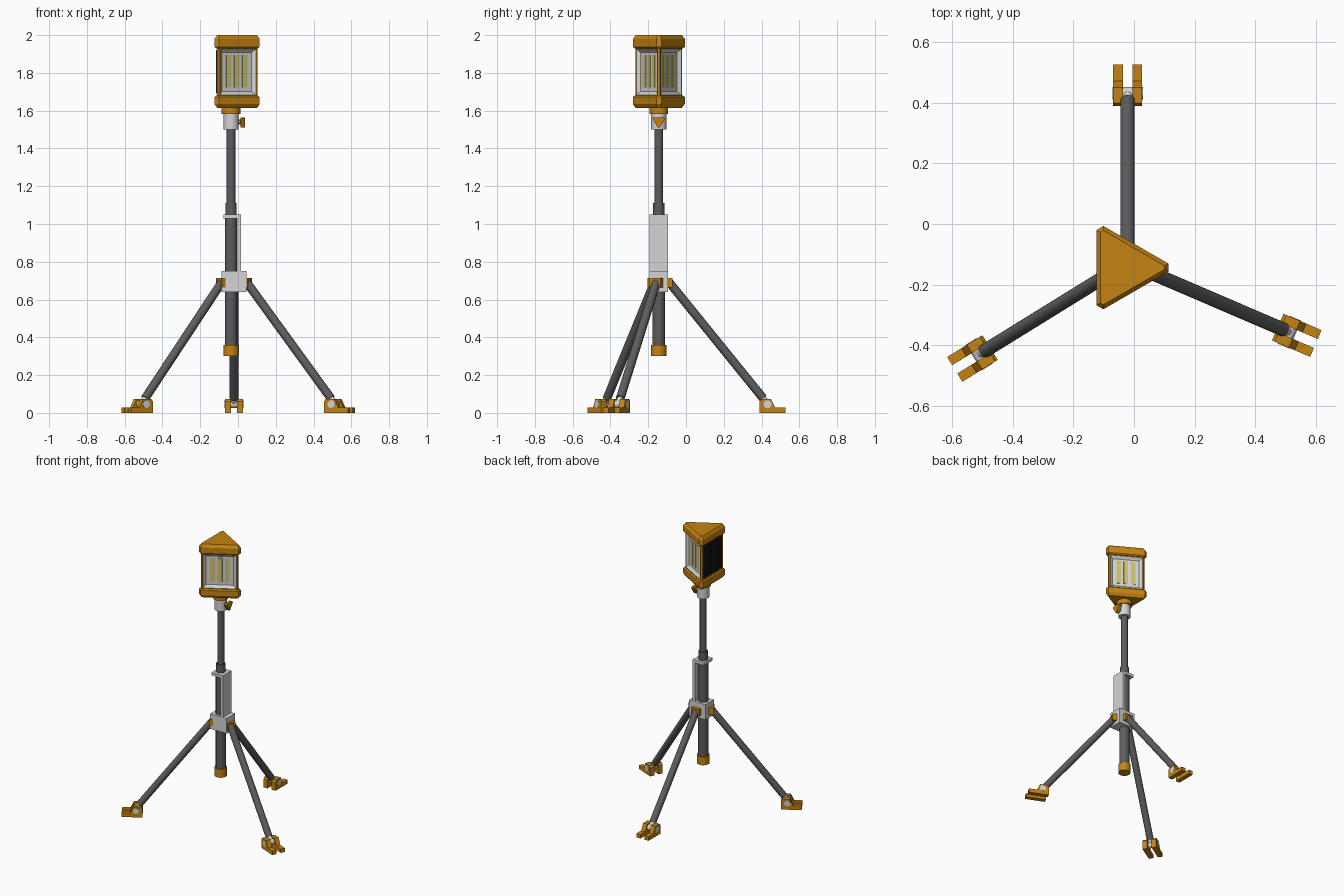
import bpy, bmesh
from math import sin, cos, tan, radians, atan2
from mathutils import Vector, Matrix

cube = bpy.data.objects.get("Cube")
if cube:
    bpy.data.objects.remove(cube, do_unlink=True)


def material(name, rgb):
    m = bpy.data.materials.new(name)
    m.use_nodes = True
    m.diffuse_color = (*rgb, 1)
    m.node_tree.nodes["Principled BSDF"].inputs["Base Color"].default_value = (*rgb, 1)
    return m


ORANGE = material("orange plastic", (0.56, 0.23, 0.006))
WHITE = material("pale grey", (0.66, 0.66, 0.66))
DARK = material("dark grey metal", (0.11, 0.11, 0.115))
BLACK = material("black heat sink", (0.015, 0.015, 0.016))
YELLOW = material("yellow diode", (0.62, 0.54, 0.16))

CX, CY = -0.037, -0.144      # mast axis


def finish(name, bm, *mats, smooth=False):
    bmesh.ops.recalc_face_normals(bm, faces=bm.faces)
    mesh = bpy.data.meshes.new(name)
    bm.to_mesh(mesh)
    bm.free()
    for m in mats:
        mesh.materials.append(m)
    if smooth:
        for p in mesh.polygons:
            p.use_smooth = True
        mesh.set_sharp_from_angle(angle=radians(40))
    ob = bpy.data.objects.new(name, mesh)
    bpy.context.collection.objects.link(ob)
    return ob


def box(name, lo, hi, mat, turn=None):
    """Box between two corners, optionally placed by a matrix."""
    lo, hi = Vector(lo), Vector(hi)
    bm = bmesh.new()
    bmesh.ops.create_cube(bm, size=1)
    m = Matrix.Translation((lo + hi) / 2) @ Matrix.Diagonal((*(hi - lo), 1))
    bm.transform((turn or Matrix()) @ m)
    return finish(name, bm, mat)


def rod(name, a, b, r, mat, sides=24):
    a, b = Vector(a), Vector(b)
    bm = bmesh.new()
    bmesh.ops.create_cone(bm, cap_ends=True, segments=sides, radius1=r, radius2=r,
                          depth=(b - a).length)
    rot = (b - a).to_track_quat('Z', 'Y').to_matrix().to_4x4()
    bm.transform(Matrix.Translation((a + b) / 2) @ rot)
    return finish(name, bm, mat, smooth=True)


def upright(name, z0, z1, r, mat):
    return rod(name, (CX, CY, z0), (CX, CY, z1), r, mat)


def plate(name, outline, place, v0, v1, mat):
    """Extrude a (u, z) outline sideways from v0 to v1."""
    bm = bmesh.new()
    face = bm.faces.new([bm.verts.new((u, v0, z)) for u, z in outline])
    ext = bmesh.ops.extrude_face_region(bm, geom=[face])["geom"]
    bmesh.ops.translate(bm, vec=(0, v1 - v0, 0),
                        verts=[g for g in ext if isinstance(g, bmesh.types.BMVert)])
    bm.transform(place)
    return finish(name, bm, mat)


def at(x, y, z, angle):
    return Matrix.Translation((x, y, z)) @ Matrix.Rotation(angle, 4, 'Z')


# Lamp head: triangular lofts with cut corners
APOTHEM, CORNER = 0.087, 0.151


def triangle_loft(layers):
    bm = bmesh.new()
    rings = []
    for inset, z in layers:
        a, c = APOTHEM - inset, CORNER - inset
        w = (2 * a - c) * tan(radians(30))
        ring = []
        for k in range(3):
            t = radians(120 * k)
            for s in (-w, w):
                ring.append(bm.verts.new((CX + c * cos(t) - s * sin(t),
                                          CY + c * sin(t) + s * cos(t), z)))
        rings.append(ring)
    for low, high in zip(rings, rings[1:]):
        for i in range(6):
            j = (i + 1) % 6
            bm.faces.new((low[i], low[j], high[j], high[i]))
    bm.faces.new(rings[0][::-1])
    bm.faces.new(rings[-1])
    return bm


finish("top_cap", triangle_loft([(0.008, 1.93), (0, 1.938), (0, 1.98), (0.013, 2.0)]), ORANGE)
finish("bottom_cap", triangle_loft([(0.013, 1.615), (0, 1.635), (0, 1.672), (0.008, 1.68)]), ORANGE)

# Lamp body: two recessed light windows and one black back
bm = triangle_loft([(0.012, 1.675), (0.012, 1.935)])
bm.normal_update()
for f in [f for f in bm.faces if abs(f.normal.z) < 0.1 and f.calc_area() > 0.03]:
    back = f.normal.x < -0.9
    bmesh.ops.inset_individual(bm, faces=[f], thickness=0.012)
    if back:
        bmesh.ops.inset_individual(bm, faces=[f], thickness=0.002, depth=-0.008)
        f.material_index = 2
    else:
        ring = bmesh.ops.inset_individual(bm, faces=[f], thickness=0.026, depth=-0.016)["faces"]
        for g in ring + [f]:
            g.material_index = 1
finish("lamp_body", bm, ORANGE, WHITE, BLACK)

for side, angle in (("front", -60), ("rear", 60)):
    turn = at(CX, CY, 0, radians(angle))
    for i in (-1, 0, 1):
        box(f"{side}_diode_strip_{i + 2}", (0.057, i * 0.049 - 0.015, 1.722),
            (0.062, i * 0.049 + 0.015, 1.895), YELLOW, turn)
turn = at(CX, CY, 0, radians(180))
for i in range(-6, 7):
    box(f"cooling_fin_{i + 7}", (0.064, i * 0.016 - 0.004, 1.69),
        (0.08, i * 0.016 + 0.004, 1.92), BLACK, turn)

# Mast
upright("lamp_base", 1.582, 1.618, 0.05, ORANGE)
upright("lamp_socket", 1.50, 1.584, 0.04, WHITE)
upright("upper_pole", 1.05, 1.51, 0.023, DARK)
upright("pole_collar", 1.04, 1.11, 0.03, DARK)
upright("lower_pole", 0.34, 1.05, 0.033, DARK)
upright("pole_end_cap", 0.30, 0.36, 0.041, ORANGE)

# Clamping knob
rod("knob_stem", (CX + 0.03, CY, 1.54), (0.02, CY, 1.54), 0.012, ORANGE)
plate("knob", [(-0.034, 1.558), (-0.028, 1.565), (0.028, 1.565), (0.034, 1.558),
               (0.005, 1.51), (-0.005, 1.51)],
      at(0.036, CY, 0, radians(90)), 0, 0.022, ORANGE)

# Bracket
box("hub", (-0.087, -0.193, 0.64), (0.045, -0.096, 0.75), WHITE)
box("back_plate", (-0.003, -0.193, 0.75), (0.015, -0.096, 1.05), WHITE)
box("top_plate", (-0.077, -0.193, 1.03), (0.015, -0.096, 1.05), WHITE)

# Legs: hinge point, foot pivot
LEGS = {"back": ((-0.021, -0.088), (-0.021, 0.432)),
        "left": ((0.047, -0.157), (0.513, -0.357)),
        "right": ((-0.087, -0.168), (-0.511, -0.43))}
FOOT = [(-0.042, 0), (0.095, 0), (0.095, 0.028), (0.04, 0.028),
        (0.018, 0.074), (-0.032, 0.074), (-0.042, 0.06)]
for side, (hip, foot) in LEGS.items():
    hip, foot = Vector((*hip, 0.69)), Vector((*foot, 0.048))
    d = foot - hip
    place = at(foot.x, foot.y, 0, atan2(d.y, d.x))
    rod(f"{side}_leg", hip, foot - d * 0.045, 0.023, DARK)
    rod(f"{side}_leg_end", foot - d * 0.05, foot, 0.016, WHITE)
    box(f"{side}_hinge", (-0.04, -0.032, 0.665), (0.016, 0.032, 0.713), ORANGE,
        at(hip.x, hip.y, 0, atan2(d.y, d.x)))
    # Forked foot with a pivot pin
    for n, v in (("a", -0.048), ("b", 0.016)):
        plate(f"{side}_foot_{n}", FOOT, place, v, v + 0.032, ORANGE)
    rod(f"{side}_foot_pin", place @ Vector((0, -0.05, 0.046)),
        place @ Vector((0, 0.05, 0.046)), 0.021, WHITE)
